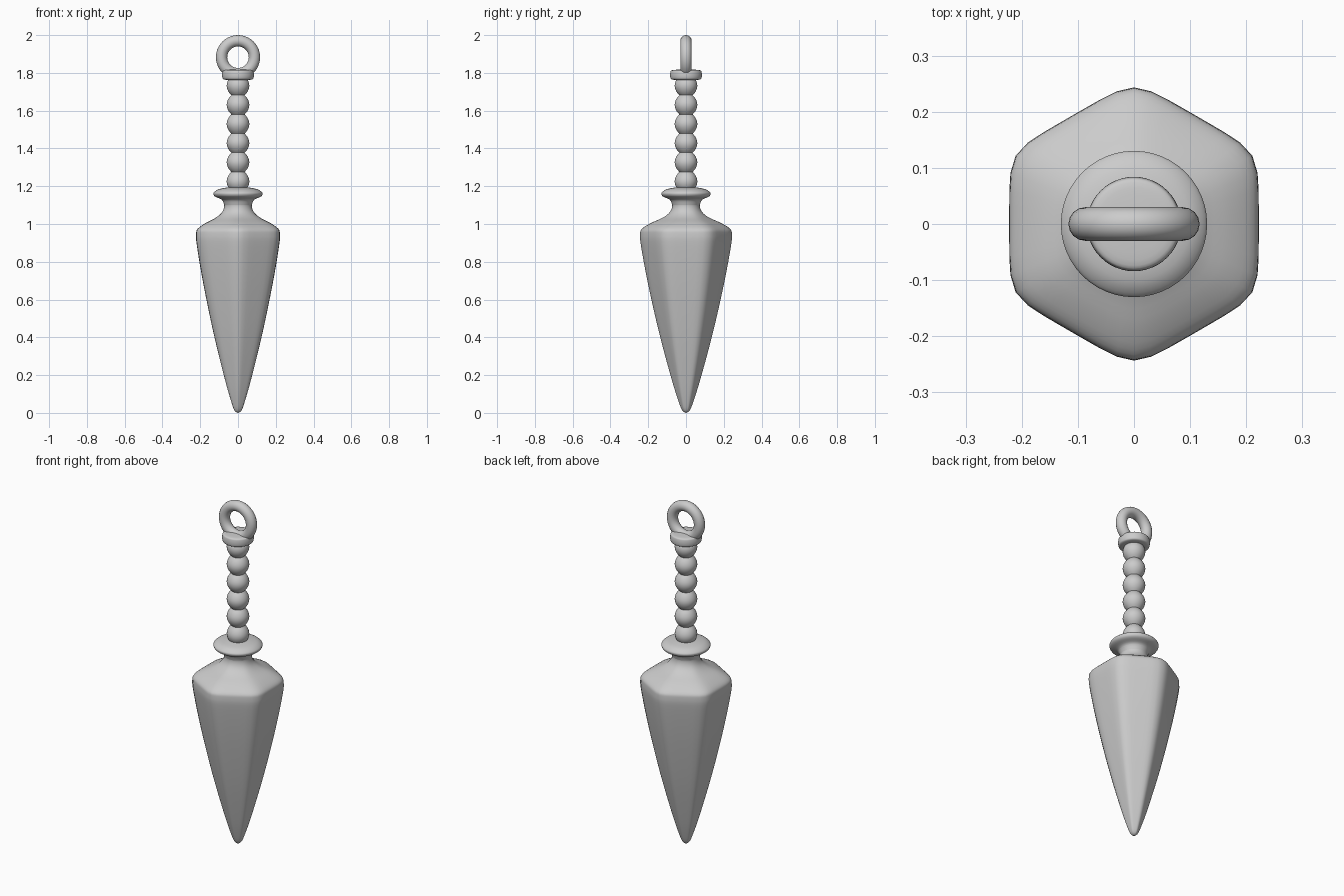
import bpy, bmesh, math

cube = bpy.data.objects.get("Cube")
if cube:
    bpy.data.objects.remove(cube)

STEEL = (0.6, 0.6, 0.6, 1)
steel = bpy.data.materials.new("grey_steel")
steel.use_nodes = True
steel.diffuse_color = STEEL
steel.node_tree.nodes["Principled BSDF"].inputs["Base Color"].default_value = STEEL


def smooth_path(points, steps=4):
    """Catmull-Rom curve through the profile points."""
    pts = [points[0]] + points + [points[-1]]
    path = []
    for a, b, c, d in zip(pts, pts[1:], pts[2:], pts[3:]):
        for i in range(steps):
            t = i / steps
            path.append(tuple(
                0.5 * (2 * q + (r - p) * t + (2 * p - 5 * q + 4 * r - s) * t ** 2
                       + (3 * q - p - 3 * r + s) * t ** 3)
                for p, q, r, s in zip(a, b, c, d)))
    return path + [points[-1]]


def rounded_hexagon(angle):
    """Radius of a soft-cornered hexagon with flats facing +x and -x."""
    power = 13
    return sum(abs(math.cos(angle - k * math.pi / 3)) ** power for k in range(3)) ** (-1 / power)


def lathe(name, profile, sides=48, sharp=40):
    """Spin (radius, height, hexagon amount) rows about z and cap both ends."""
    bm = bmesh.new()
    rings = []
    for radius, z, hexagon in profile:
        ring = []
        for i in range(sides):
            a = math.tau * i / sides
            r = max(radius, 0.001) * (1 + hexagon * (rounded_hexagon(a) - 1))
            ring.append(bm.verts.new((r * math.cos(a), r * math.sin(a), z)))
        rings.append(ring)
    for low, high in zip(rings, rings[1:]):
        for i in range(sides):
            j = (i + 1) % sides
            bm.faces.new((low[i], low[j], high[j], high[i]))
    bm.faces.new(rings[0][::-1])
    bm.faces.new(rings[-1])
    mesh = bpy.data.meshes.new(name)
    bm.to_mesh(mesh)
    bm.free()
    obj = bpy.data.objects.new(name, mesh)
    bpy.context.collection.objects.link(obj)
    finish(obj, sharp)


def finish(obj, sharp):
    obj.data.materials.append(steel)
    bpy.ops.object.select_all(action="DESELECT")
    obj.select_set(True)
    bpy.context.view_layer.objects.active = obj
    bpy.ops.object.shade_smooth_by_angle(angle=math.radians(sharp))


# Hexagonal blade whose shoulder blends into a round neck
lathe("blade", smooth_path([
    (0, 0, 0.5), (0.018, 0.012, 0.7), (0.036, 0.06, 0.9), (0.07, 0.18, 1),
    (0.129, 0.42, 1), (0.183, 0.68, 1), (0.217, 0.88, 1), (0.222, 0.945, 1),
    (0.213, 0.975, 1), (0.172, 1.005, 0.85), (0.115, 1.035, 0.5),
    (0.083, 1.065, 0.15), (0.073, 1.1, 0), (0.085, 1.13, 0)]), sharp=80)

# Flared guard with a domed top
lathe("guard", smooth_path([
    (0.073, 1.1, 0), (0.085, 1.128, 0), (0.118, 1.143, 0), (0.129, 1.155, 0),
    (0.127, 1.168, 0), (0.1, 1.185, 0), (0.045, 1.195, 0)]), sharp=60)

# Beaded grip
PITCH, FIRST = 0.1015, 1.225
BEADS, STEPS = 6, 10
grip = []
for i in range(BEADS * STEPS + 1):
    wave = abs(math.cos(math.pi * (i / STEPS - 0.5)))
    grip.append((0.035 + 0.025 * wave ** 0.8, FIRST + PITCH * (i / STEPS - 0.5), 0))
lathe("grip", grip, 32, 80)

# Pommel collar
lathe("collar", smooth_path([
    (0.04, 1.762, 0), (0.074, 1.765, 0), (0.083, 1.776, 0), (0.083, 1.802, 0),
    (0.074, 1.814, 0), (0.03, 1.818, 0)]), sharp=60)

# Pommel ring
bpy.ops.mesh.primitive_torus_add(
    major_radius=0.087, minor_radius=0.03, major_segments=40, minor_segments=16,
    location=(0, 0, 1.883), rotation=(math.pi / 2, 0, 0))
ring = bpy.context.object
ring.name = "pommel_ring"
finish(ring, 60)
